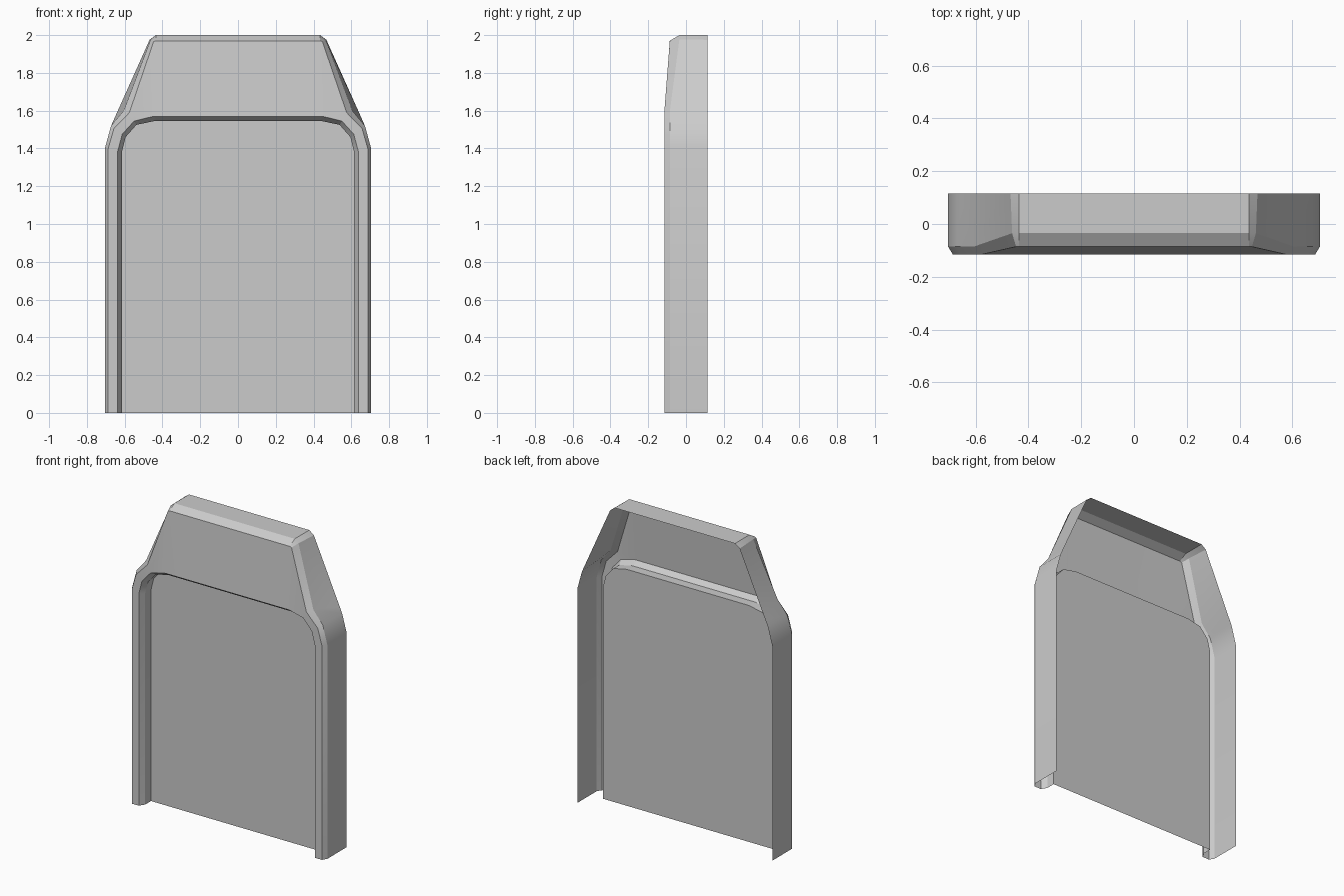
import bpy, bmesh
from math import radians

if "Cube" in bpy.data.objects:
    bpy.data.objects.remove(bpy.data.objects["Cube"])

# Each ring is the right half of an arch, from the bottom up: (x, y, z)
BACK, FRONT, MID, DEEP = 0.115, -0.115, -0.08, -0.02


def flat(y, pts):
    return [(x, y, z) for x, z in pts]


# Back edge of the outer wall
wall_back = flat(BACK, [(0.705, 0), (0.705, 1.4), (0.672, 1.52),
                        (0.655, 1.558), (0.468, 1.975), (0.435, 2.0)])
# Front edge of the outer wall, stepping back towards the top
wall_front = [(0.705, -0.085, 0), (0.705, -0.085, 1.4), (0.672, -0.085, 1.52),
              (0.605, -0.085, 1.6), (0.462, -0.035, 1.978), (0.435, -0.035, 2.0)]
# Outer edge of the front rim and sloping top plate
rim_outer = [(0.687, FRONT, 0), (0.687, FRONT, 1.4), (0.657, FRONT, 1.505),
             (0.575, FRONT, 1.59), (0.447, -0.086, 1.965), (0.435, -0.086, 1.97)]
# Opening edge, its chamfer and the recess
opening = [(0.637, 0), (0.637, 1.385), (0.613, 1.475),
           (0.55, 1.545), (0.447, 1.57), (0.435, 1.57)]
inset = [(0.615, 0), (0.615, 1.38), (0.595, 1.46),
         (0.538, 1.525), (0.443, 1.545), (0.433, 1.545)]


def full(ring):
    return ring + [(-x, y, z) for x, y, z in reversed(ring)]


def finish(name, bm):
    mesh = bpy.data.meshes.new(name)
    bm.to_mesh(mesh)
    bm.free()
    obj = bpy.data.objects.new(name, mesh)
    bpy.context.collection.objects.link(obj)
    bpy.ops.object.select_all(action='DESELECT')
    obj.select_set(True)
    bpy.context.view_layer.objects.active = obj
    bpy.ops.object.shade_smooth_by_angle(angle=radians(25))
    return obj


# Arched shell, open at the back and bottom
bm = bmesh.new()
rings = [wall_back, wall_front, rim_outer, flat(FRONT, opening),
         flat(MID, inset), flat(DEEP, inset)]
loops = [[bm.verts.new(p) for p in full(r)] for r in rings]
for a, b in zip(loops, loops[1:]):
    for i in range(len(a) - 1):
        bm.faces.new((a[i], a[i + 1], b[i + 1], b[i]))
finish("frame_shell", bm)

# Recessed front panel
bm = bmesh.new()
bm.faces.new([bm.verts.new(p) for p in full(flat(DEEP, inset))])
finish("recessed_panel", bm)
